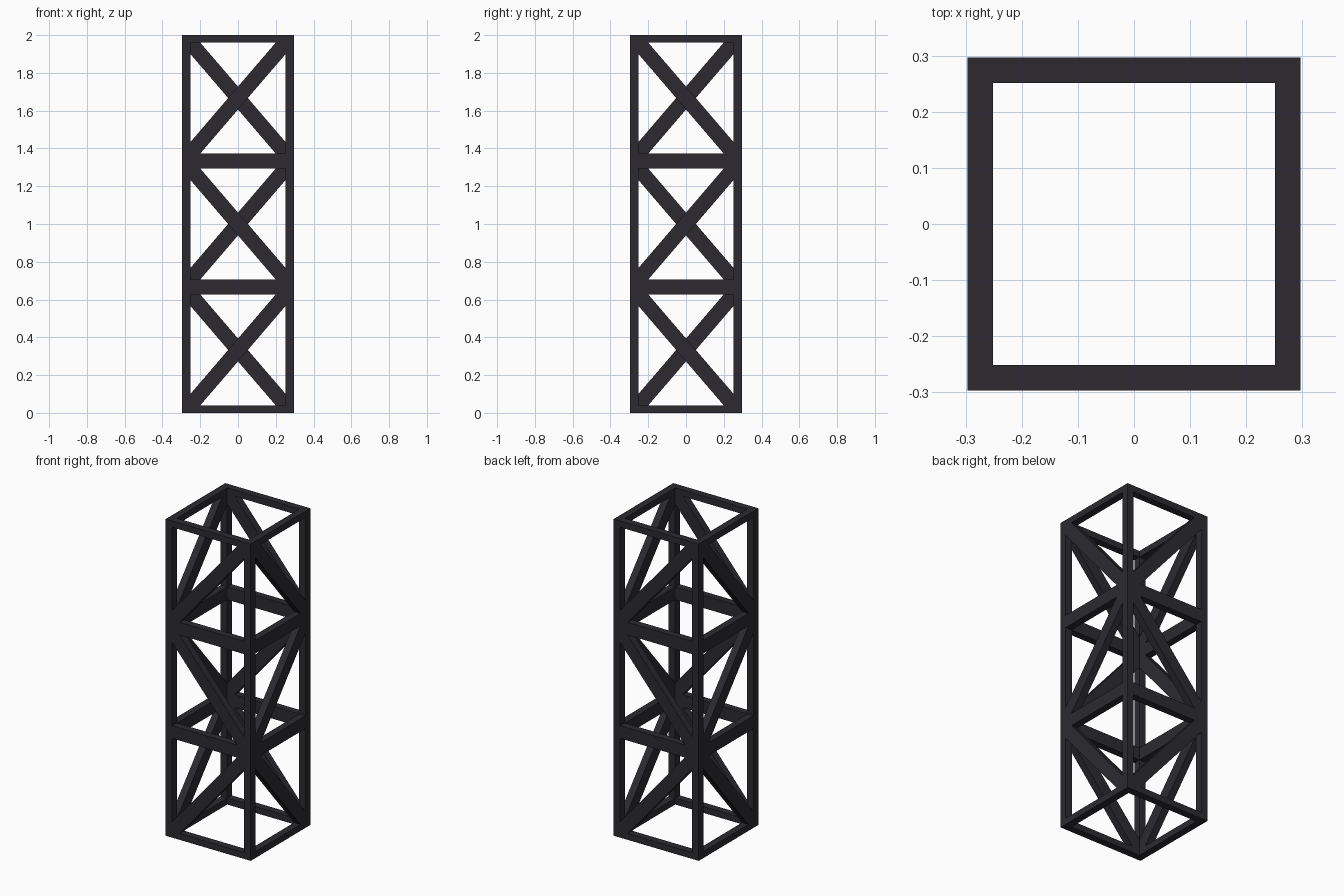
import bpy, bmesh
from mathutils import Matrix
from math import pi

if "Cube" in bpy.data.objects:
    bpy.data.objects.remove(bpy.data.objects["Cube"])

OUT, INN = 0.297, 0.2515        # outer and inner half widths of the tower
BAR = OUT - INN
CELL = 2 / 3                    # height of one bay
RAIL = 0.04                     # half height of the middle rails

mat = bpy.data.materials.new("dark_steel")
mat.diffuse_color = (0.025, 0.023, 0.028, 1)
mat.use_nodes = True
mat.node_tree.nodes["Principled BSDF"].inputs["Base Color"].default_value = mat.diffuse_color


def prism(name, pts, y0, y1, turn):
    """Extrude an x-z outline from y0 to y1, then turn it by quarter turns about z."""
    bm = bmesh.new()
    face = bm.faces.new([bm.verts.new((x, y0, z)) for x, z in pts])
    ext = bmesh.ops.extrude_face_region(bm, geom=[face])
    verts = [v for v in ext["geom"] if isinstance(v, bmesh.types.BMVert)]
    bmesh.ops.translate(bm, verts=verts, vec=(0, y1 - y0, 0))
    bmesh.ops.recalc_face_normals(bm, faces=bm.faces)
    bm.transform(Matrix.Rotation(turn * pi / 2, 4, "Z"))
    me = bpy.data.meshes.new(name)
    bm.to_mesh(me)
    bm.free()
    me.materials.append(mat)
    ob = bpy.data.objects.new(name, me)
    bpy.context.collection.objects.link(ob)


def rect(x0, x1, z0, z1):
    return [(x0, z0), (x1, z0), (x1, z1), (x0, z1)]


for side in range(4):
    # corner post
    prism("corner_post", rect(-OUT, -INN, 0, 2), -OUT, -INN, side)

    # horizontal rails between the posts
    for i in range(4):
        z = i * CELL
        prism("rail", rect(-INN, INN, max(0, z - RAIL), min(2, z + RAIL)),
              -OUT, -INN, side)

    # zigzag braces, fitted into the bay corners
    for i in range(3):
        z0, z1 = i * CELL + RAIL, (i + 1) * CELL - RAIL
        h = 0.052
        v = h * (z1 - z0) / (2 * INN)
        s = 1 if (i + side) % 2 == 0 else -1
        pts = [(-INN, z0), (-INN + h, z0), (INN, z1 - v),
               (INN, z1), (INN - h, z1), (-INN, z0 + v)]
        prism("diagonal_brace", [(s * x, z) for x, z in pts],
              -OUT, -INN, side)
